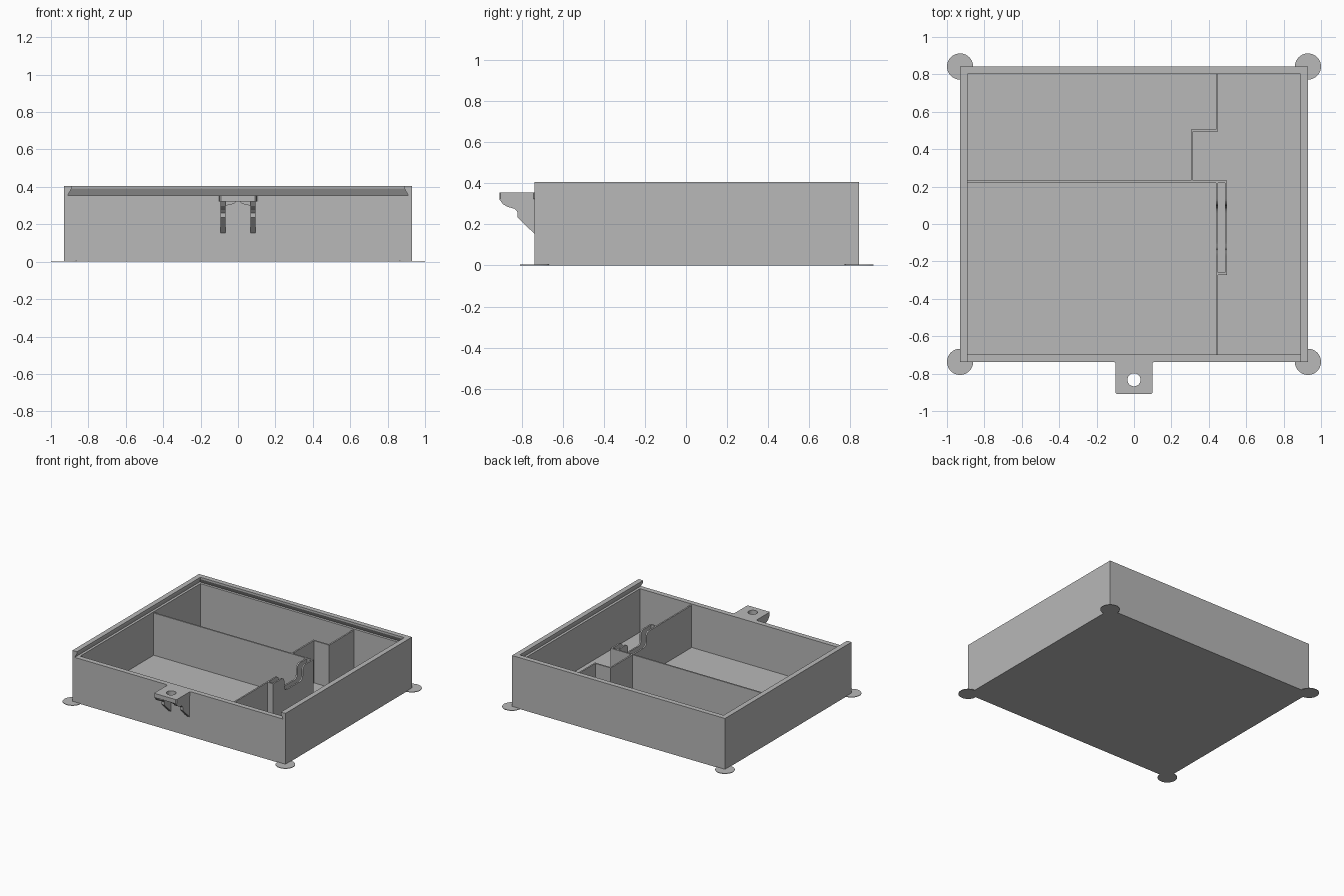
import bpy, bmesh, math
from mathutils import Vector

old = bpy.data.objects.get("Cube")
if old:
    bpy.data.objects.remove(old, do_unlink=True)

GREY = (0.48, 0.48, 0.48, 1)
mat = bpy.data.materials.new("plain grey")
mat.use_nodes = True
mat.diffuse_color = GREY
mat.node_tree.nodes["Principled BSDF"].inputs["Base Color"].default_value = GREY

# Main dimensions
HALF, FRONT, BACK, TOP = 0.93, -0.737, 0.842, 0.405
WALL, LEDGE, FLOOR = 0.04, 0.355, 0.012
THIN, DIV_TOP = 0.012, 0.345


def finish(bm, name):
    bmesh.ops.recalc_face_normals(bm, faces=bm.faces)
    mesh = bpy.data.meshes.new(name)
    bm.to_mesh(mesh)
    bm.free()
    mesh.materials.append(mat)
    ob = bpy.data.objects.new(name, mesh)
    bpy.context.collection.objects.link(ob)
    return ob


def prism(name, outline, axis, lo, hi):
    """Extrude a 2D outline along an axis from lo to hi."""
    bm = bmesh.new()
    place = {"x": lambda p: (lo, p[0], p[1]),
             "y": lambda p: (p[0], lo, p[1]),
             "z": lambda p: (p[0], p[1], lo)}[axis]
    face = bm.faces.new([bm.verts.new(place(p)) for p in outline])
    out = bmesh.ops.extrude_face_region(bm, geom=[face])
    step = Vector([hi - lo if a == axis else 0 for a in "xyz"])
    bmesh.ops.translate(bm, vec=step,
                        verts=[v for v in out["geom"] if isinstance(v, bmesh.types.BMVert)])
    return finish(bm, name)


def box(name, x0, x1, y0, y1, z0, z1):
    return prism(name, [(x0, y0), (x1, y0), (x1, y1), (x0, y1)], "z", z0, z1)


def arc(cx, cy, r, a0, a1, n=6):
    angles = [math.radians(a0 + (a1 - a0) * i / n) for i in range(n + 1)]
    return [(cx + r * math.cos(a), cy + r * math.sin(a)) for a in angles]


def disc(name, x, y, r, z0, z1):
    return prism(name, arc(x, y, r, 0, 360, 40)[:-1], "z", z0, z1)


# Side and back walls: one profile with a dovetail lid groove, mitred round the U
profile = [(0, 0), (0, TOP), (WALL, TOP), (WALL, 0.39), (0.02, LEDGE), (WALL, LEDGE), (WALL, 0)]
bm = bmesh.new()
rings = []
for sx, end in ((-1, FRONT), (-1, BACK), (1, BACK), (1, FRONT)):
    rings.append([bm.verts.new((sx * (HALF - i), end - i if end == BACK else end, z))
                  for i, z in profile])
n = len(profile)
for a, b in zip(rings, rings[1:]):
    for k in range(n):
        bm.faces.new((a[k], a[(k + 1) % n], b[(k + 1) % n], b[k]))
bm.faces.new(rings[0])
bm.faces.new(rings[-1])
finish(bm, "side_and_back_walls")

# Front wall and floor
inner = HALF - WALL
box("front_wall", -inner, inner, FRONT, FRONT + WALL, 0, LEDGE)
box("floor", -inner, inner, FRONT + WALL, BACK - WALL, 0, FLOOR)

# Corner pads
for sx, side in ((-1, "right"), (1, "left")):
    for y, end in ((FRONT, "front"), (BACK, "back")):
        disc(f"{end}_{side}_pad", sx * HALF, y, 0.07, 0, 0.004)

# Straight dividers
DX, DY, STEP_X, STEP_Y = 0.438, 0.22, 0.304, 0.494
SLOT_X, SLOT_Y = 0.486, -0.272
FY, BY = FRONT + WALL, BACK - WALL
for name, x0, x1, y0, y1 in (
        ("cross_divider", -inner, SLOT_X + THIN, DY, DY + THIN),
        ("front_divider", DX, DX + THIN, FY, SLOT_Y),
        ("back_divider", DX, DX + THIN, STEP_Y, BY),
        ("step_divider", STEP_X, STEP_X + THIN, DY + THIN, STEP_Y + THIN),
        ("step_end_divider", STEP_X + THIN, DX, STEP_Y, STEP_Y + THIN),
        ("slot_end", DX, SLOT_X + THIN, SLOT_Y, SLOT_Y + THIN)):
    box(name, x0, x1, y0, y1, FLOOR, DIV_TOP)

# Slot walls with a rounded finger notch
NA, NB, NZ, R = -0.133, 0.097, 0.235, 0.035
notch = (arc(NB + R, DIV_TOP - R, R, 90, 180) + arc(NB - R, NZ + R, R, 0, -90)
         + arc(NA + R, NZ + R, R, 270, 180) + arc(NA - R, DIV_TOP - R, R, 0, 90))
slot = [(SLOT_Y, FLOOR), (DY + THIN, FLOOR), (DY + THIN, DIV_TOP)] + notch + [(SLOT_Y, DIV_TOP)]
for name, x in (("inner_slot_wall", DX), ("outer_slot_wall", SLOT_X)):
    prism(name, slot, "x", x, x + THIN)

# Front latch tab with a round hole
TAB, TIP, UNDER = 0.098, -0.908, 0.322
half = [(TAB + 0.012, FRONT), (TAB + 0.003, FRONT - 0.004), (TAB, FRONT - 0.013),
        (TAB, TIP + 0.006), (TAB - 0.006, TIP)]
tab = prism("latch_tab", half + [(-x, y) for x, y in reversed(half)], "z", UNDER, LEDGE)
cutter = disc("hole_cutter", 0, -0.833, 0.035, 0.2, 0.5)
cutter.hide_render = True
cutter.hide_set(True)
cutter.display_type = "WIRE"
cut = tab.modifiers.new("hole", "BOOLEAN")
cut.operation, cut.solver, cut.object = "DIFFERENCE", "EXACT", cutter

# Brackets under the tab, each with a small inward flare
bracket = [(FRONT, UNDER), (TIP, UNDER), (-0.89, 0.297), (-0.865, 0.284), (-0.835, 0.276),
           (-0.82, 0.26), (-0.82, 0.235), (FRONT, 0.153)]
for s, side in ((-1, "right"), (1, "left")):
    prism(f"{side}_bracket", bracket, "x", s * 0.068, s * 0.093)
    flare = [(s * 0.068, UNDER), (s * 0.01, UNDER), (s * 0.022, 0.309), (s * 0.068, 0.299)]
    prism(f"{side}_bracket_flare", flare, "y", -0.885, -0.868)
